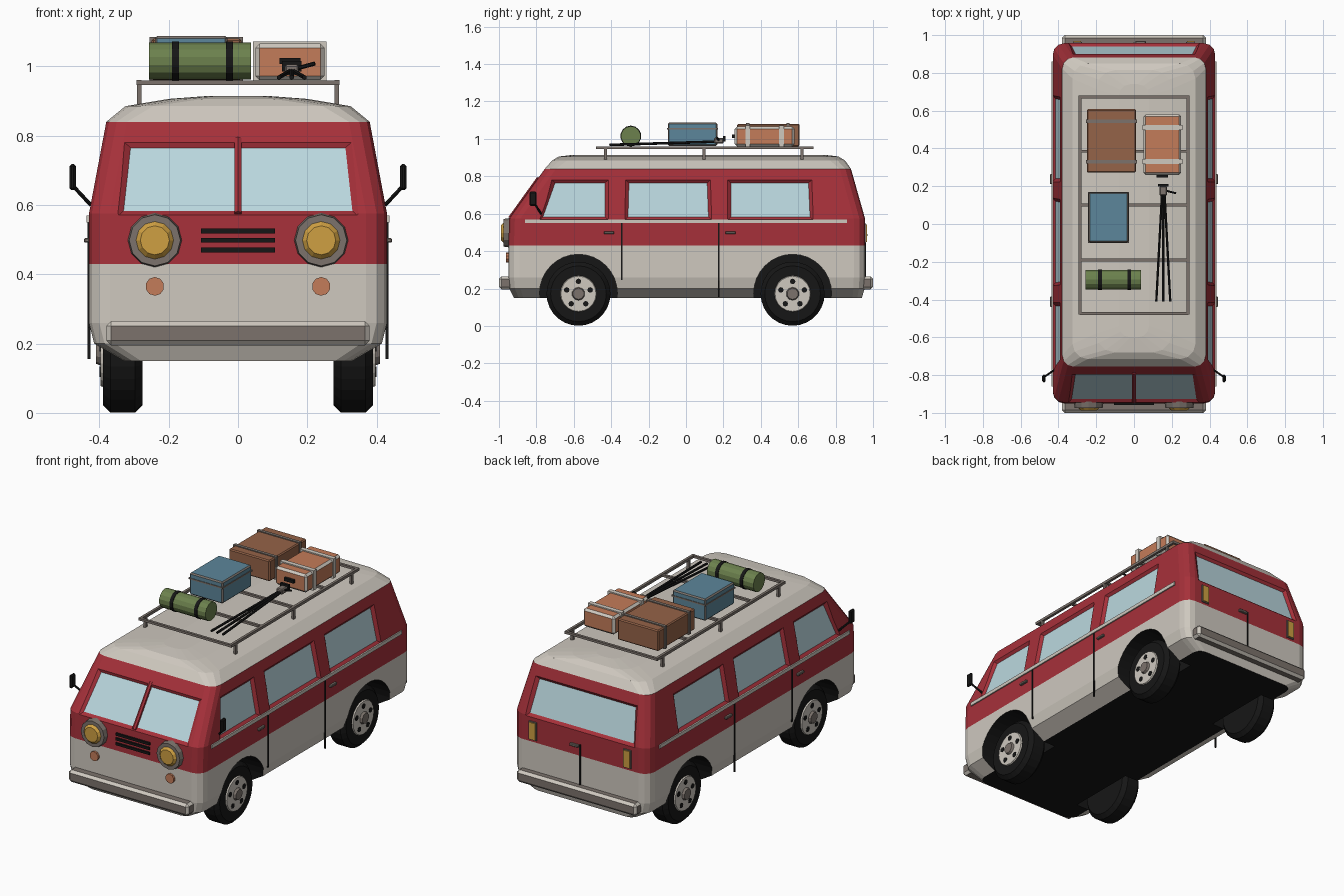
import bpy, bmesh
from math import sin, cos, pi
from mathutils import Vector, Matrix

if "Cube" in bpy.data.objects:
    bpy.data.objects.remove(bpy.data.objects["Cube"], do_unlink=True)


def material(name, *rgb):
    m = bpy.data.materials.new(name)
    m.use_nodes = True
    m.diffuse_color = (*rgb, 1)
    m.node_tree.nodes["Principled BSDF"].inputs["Base Color"].default_value = (*rgb, 1)
    return m


RED = material("red_paint", .38, .03, .042)
WHITE = material("cream_paint", .62, .58, .52)
GREY = material("warm_grey_metal", .2, .17, .15)
GLASS = material("pale_glass", .49, .68, .73)
BLACK = material("black_rubber", .008, .008, .008)
AMBER = material("amber_lamp", .62, .35, .055)
ORANGE = material("orange_leather", .55, .2, .1)
BROWN = material("brown_leather", .3, .125, .065)
BLUE = material("blue_case", .107, .24, .325)
GREEN = material("green_cloth", .15, .22, .075)


def finish(name, bm, *mats):
    bmesh.ops.recalc_face_normals(bm, faces=bm.faces)
    mesh = bpy.data.meshes.new(name)
    bm.to_mesh(mesh)
    bm.free()
    for m in mats:
        mesh.materials.append(m)
    ob = bpy.data.objects.new(name, mesh)
    bpy.context.collection.objects.link(ob)
    return ob


def bevel_sharp(bm, width):
    # bevel faces take the second material slot
    edges = [e for e in bm.edges if e.calc_face_angle(0) > 1]
    new = bmesh.ops.bevel(bm, geom=edges, offset=width, segments=1, profile=.5, affect='EDGES')
    for f in new["faces"]:
        f.material_index = 1


def box(name, centre, size, mat, bevel=0, trim=None):
    bm = bmesh.new()
    bmesh.ops.create_cube(bm, size=1)
    bmesh.ops.scale(bm, vec=size, verts=bm.verts)
    if bevel:
        bevel_sharp(bm, bevel)
    bmesh.ops.translate(bm, vec=centre, verts=bm.verts)
    return finish(name, bm, mat, trim or mat)


def rod(name, a, b, r, mat, sides=8, r2=None, bevel=0):
    a, b = Vector(a), Vector(b)
    bm = bmesh.new()
    bmesh.ops.create_cone(bm, cap_ends=True, segments=sides, radius1=r,
                          radius2=r if r2 is None else r2, depth=(b - a).length)
    if bevel:
        bevel_sharp(bm, bevel)
    turn = (b - a).to_track_quat('Z', 'Y').to_matrix().to_4x4()
    bmesh.ops.transform(bm, matrix=Matrix.Translation((a + b) / 2) @ turn, verts=bm.verts)
    return finish(name, bm, mat, mat)


# Body shell: rounded rectangles lofted upward (height, half width, front, back, corner)
SECTIONS = [(.15, .33, -.92, .94, .05), (.2, .415, -.945, .955, .06), (.26, .43, -.95, .957, .06),
            (.43, .43, -.95, .957, .06), (.575, .43, -.945, .957, .06), (.84, .38, -.755, .882, .06),
            (.885, .325, -.715, .85, .08), (.906, .2, -.68, .815, .1), (.915, .08, -.6, .74, .06)]
bm = bmesh.new()
rings = []
for z, w, front, back, r in SECTIONS:
    ring = []
    corners = [(w - r, back - r), (r - w, back - r), (r - w, front + r), (w - r, front + r)]
    for q, (cx, cy) in enumerate(corners):
        for k in range(4):
            t = (q + k / 3) * pi / 2
            ring.append(bm.verts.new((cx + r * cos(t), cy + r * sin(t), z)))
    rings.append(ring)
for low, high in zip(rings, rings[1:]):
    for i in range(len(low)):
        j = (i + 1) % len(low)
        bm.faces.new((low[i], low[j], high[j], high[i]))
bm.faces.new(rings[0]).material_index = 2
bm.faces.new(rings[-1])
for f in bm.faces:
    z = f.calc_center_median().z
    if f.material_index != 2:
        f.material_index = 0 if .43 < z < .84 else 1
body = finish("body", bm, RED, WHITE, BLACK, GLASS)


# Window recesses and wheel wells, gathered in one cutter
def side_point(s):
    return lambda u, z, d: (s * (.43 - (z - .575) * .189 + d), u, z)


def front_point(u, z, d):
    return (u, -.945 + (z - .575) * .717 - d, z)


def back_point(u, z, d):
    return (u, .957 - (z - .575) * .283 + d, z)


def window(bm, place, u0, u1, top0, top1):
    shape = [(u0, .583, -1, -1), (u1, .583, 1, -1), (top1, .765, 1, 1), (top0, .765, -1, 1)]
    inner = [bm.verts.new(place(u, z, -.014)) for u, z, _, _ in shape]
    outer = [bm.verts.new(place(u + .04 * a, z + .036 * b, .018)) for u, z, a, b in shape]
    bm.faces.new(inner).material_index = 3
    bm.faces.new(outer)
    for i in range(4):
        j = (i + 1) % 4
        bm.faces.new((inner[i], inner[j], outer[j], outer[i]))


WHEEL_Y = (-.575, .57)
bm = bmesh.new()
window(bm, front_point, -.33, .33, -.31, .31)
window(bm, back_point, -.33, .33, -.305, .305)
for s in (1, -1):
    window(bm, side_point(s), -.765, -.433, -.7, -.433)
    window(bm, side_point(s), -.31, .12, -.305, .113)
    window(bm, side_point(s), .24, .663, .24, .655)
    for y in WHEEL_Y:
        before = set(bm.faces)
        bmesh.ops.create_cone(bm, cap_ends=True, segments=32, radius1=.208, radius2=.208, depth=.4,
                              matrix=Matrix.Translation((s * .45, y, .175)) @ Matrix.Rotation(pi / 2, 4, 'Y'))
        for f in set(bm.faces) - before:
            f.material_index = 2
cutter = finish("body_cutter", bm, RED, WHITE, BLACK, GLASS)
cutter.hide_render = True
cut = body.modifiers.new("openings", 'BOOLEAN')
cut.operation = 'DIFFERENCE'
cut.solver = 'EXACT'
cut.object = cutter
bpy.context.view_layer.objects.active = body
bpy.ops.object.modifier_apply(modifier=cut.name)
bpy.data.objects.remove(cutter, do_unlink=True)

# Windscreen pillar
rod("windscreen_pillar", front_point(0, .575, -.005), front_point(0, .79, -.005), .012, RED, 6)

# Parts repeated on both sides
for s in (1, -1):
    side = "left" if s > 0 else "right"
    box(f"belt_trim_{side}", (s * .43, 0, .56), (.014, 1.72, .02), WHITE)
    box(f"front_door_seam_{side}", (s * .43, -.343, .4), (.008, .008, .31), BLACK)
    box(f"rear_door_seam_{side}", (s * .43, .175, .355), (.008, .008, .4), BLACK)
    for y in (-.412, .238):
        box(f"door_handle_{side}", (s * .436, y, .498), (.016, .055, .014), GREY, .003)
    rod(f"mirror_arm_{side}", (s * .425, -.775, .6), (s * .476, -.81, .655), .006, BLACK, 6)
    box(f"mirror_{side}", (s * .477, -.818, .68), (.018, .04, .075), BLACK, .006)

    # Front and rear lamps
    rod(f"headlight_ring_{side}", (s * .24, -.94, .498), (s * .24, -.975, .498), .079, GREY, 12, .074)
    rod(f"headlight_{side}", (s * .24, -.97, .498), (s * .24, -.988, .498), .059, AMBER, 12, .042)
    rod(f"indicator_{side}", (s * .24, -.94, .365), (s * .24, -.962, .365), .027, ORANGE, 10)
    box(f"tail_light_frame_{side}", (s * .3, .957, .495), (.048, .012, .105), GREY)
    box(f"tail_light_{side}", (s * .3, .961, .495), (.038, .014, .095), AMBER)

    # Wheels
    for y, end in zip(WHEEL_Y, ("front", "rear")):
        tag = f"{end}_{side}"
        rod(f"tyre_{tag}", (s * .275, y, .172), (s * .39, y, .172), .171, BLACK, 28, bevel=.022)
        rod(f"rim_{tag}", (s * .38, y, .172), (s * .397, y, .172), .102, WHITE, 20, .094)
        rod(f"hub_{tag}", (s * .39, y, .172), (s * .41, y, .172), .038, GREY, 10, .03)
        for k in range(5):
            t = pi / 2 + k * pi * .4
            hy, hz = y + .066 * cos(t), .172 + .066 * sin(t)
            rod(f"rim_hole_{tag}", (s * .39, hy, hz), (s * .399, hy, hz), .015, BLACK, 8)

# Bumpers, grille and tailgate
for y, end in ((-.965, "front"), (.965, "rear")):
    box(f"{end}_bumper", (0, y, .23), (.76, .07, .07), GREY, .014, WHITE)
for z in (.525, .498, .47):
    box("grille_slat", (0, -.951, z), (.214, .012, .014), BLACK)
box("tailgate_seam", (0, .957, .37), (.007, .009, .25), BLACK)
box("tailgate_handle", (.035, .962, .485), (.055, .016, .015), GREY, .003)

# Roof rack
for s in (1, -1):
    box("rack_side_rail", (s * .286, .1, .953), (.015, 1.16, .015), GREY)
    for y in (-.43, .095, .62):
        box("rack_leg", (s * .285, y, .918), (.014, .016, .065), GREY)
for y in (-.473, -.19, .1, .385, .673):
    box("rack_cross_bar", (0, y, .953), (.572, .015, .013), GREY)

# Luggage
box("brown_suitcase", (-.12, .44, 1.02), (.26, .335, .12), BROWN, .006)
for y in (.33, .545):
    box("brown_suitcase_strap", (-.12, y, 1.02), (.27, .018, .13), GREY)
box("orange_suitcase", (.15, .42, 1.013), (.2, .32, .105), ORANGE, .012, WHITE)
for y in (.33, .51):
    box("orange_suitcase_strap", (.15, y, 1.015), (.212, .026, .114), WHITE)
box("orange_suitcase_handle", (.15, .253, 1.015), (.06, .016, .018), BLACK)
box("blue_suitcase", (-.135, .035, 1.025), (.21, .265, .125), BLUE, .007, GREY)
box("blue_suitcase_band", (-.135, .035, 1.055), (.216, .271, .008), GREY)

# Bedroll
rod("bedroll", (-.257, -.295, 1.015), (.037, -.295, 1.015), .053, GREEN, 14)
for x in (-.18, -.025):
    rod("bedroll_strap", (x - .01, -.295, 1.015), (x + .01, -.295, 1.015), .056, BLACK, 14)

# Folded tripod
for x in (.118, .155, .192):
    rod("tripod_leg", (.155 + (x - .155) * .2, .15, .985), (x, -.41, .968), .007, BLACK, 6)
box("tripod_head", (.155, .175, .99), (.04, .05, .03), GREY, .005)
box("tripod_plate", (.155, .205, 1.0), (.055, .014, .03), BLACK)
rod("tripod_handle", (.155, .18, .99), (.222, .163, 1.008), .006, BLACK, 6)
